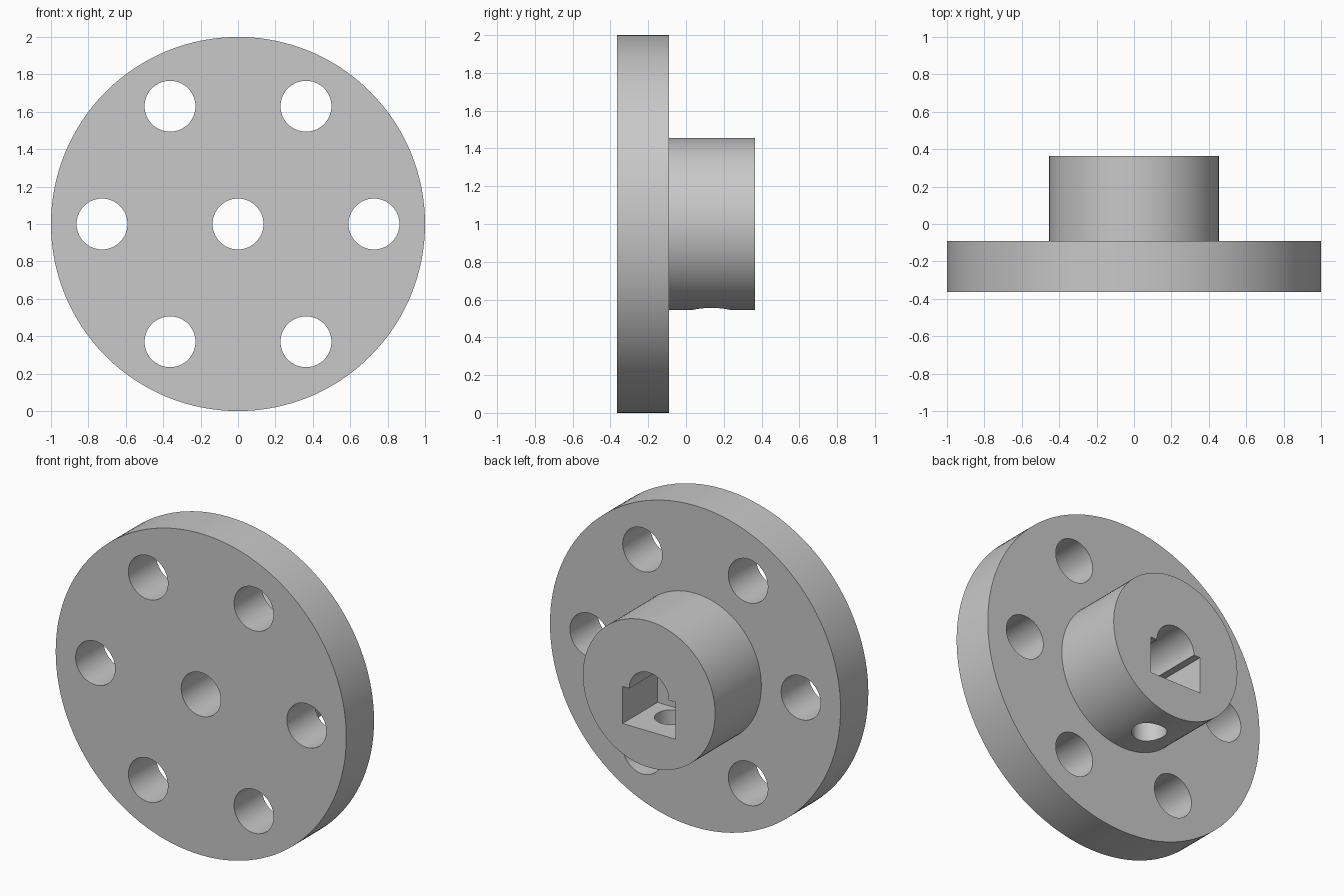
import bpy
from math import radians, cos, sin

if "Cube" in bpy.data.objects:
    bpy.data.objects.remove(bpy.data.objects["Cube"], do_unlink=True)

GREY = (0.58, 0.58, 0.58, 1)
AXIS_Z = 1.0
FRONT, STEP, BACK = -0.364, -0.091, 0.364
BORE = 0.136

metal = bpy.data.materials.new("plain grey")
metal.use_nodes = True
metal.diffuse_color = GREY
metal.node_tree.nodes["Principled BSDF"].inputs["Base Color"].default_value = GREY


def disc(name, radius, y0, y1, x=0, z=AXIS_Z, sides=64):
    """Cylinder lying along y."""
    bpy.ops.mesh.primitive_cylinder_add(
        vertices=sides, radius=radius, depth=y1 - y0,
        location=(x, (y0 + y1) / 2, z), rotation=(radians(90), 0, 0))
    ob = bpy.context.object
    ob.name = name
    return ob


def cut(target, cutter):
    """Subtract the cutter and throw it away."""
    mod = target.modifiers.new("cut", "BOOLEAN")
    mod.operation, mod.solver, mod.object = "DIFFERENCE", "EXACT", cutter
    bpy.context.view_layer.objects.active = target
    bpy.ops.object.modifier_apply(modifier=mod.name)
    bpy.data.objects.remove(cutter, do_unlink=True)


def finish(ob):
    ob.data.materials.clear()
    ob.data.materials.append(metal)
    bpy.ops.object.select_all(action="DESELECT")
    ob.select_set(True)
    bpy.context.view_layer.objects.active = ob
    bpy.ops.object.shade_smooth_by_angle(angle=radians(30))


# Flange with a centre bore and a ring of six bolt holes
flange = disc("flange", 1.0, FRONT, STEP, sides=128)
cut(flange, disc("bore_cutter", BORE, -1, 1))
for i in range(6):
    a = radians(60 * i)
    cut(flange, disc("bolt_cutter", BORE, -1, 1,
                     0.727 * cos(a), AXIS_Z + 0.727 * sin(a)))

# Hub with the bore carried through
hub = disc("hub", 0.455, STEP, BACK, sides=96)
cut(hub, disc("bore_cutter", BORE, -1, 1))

# Nut pocket below the axis, open at the back
pocket_y, pocket_depth = 0.02, 0.23
bpy.ops.mesh.primitive_cube_add(size=1, location=(
    0, (pocket_y + 0.5) / 2, AXIS_Z - pocket_depth / 2))
pocket = bpy.context.object
pocket.scale = (0.364, 0.5 - pocket_y, pocket_depth)
cut(hub, pocket)

# Set screw hole from the underside into the pocket
bpy.ops.mesh.primitive_cylinder_add(vertices=48, radius=0.1, depth=0.5,
                                    location=(0, 0.135, 0.65))
cut(hub, bpy.context.object)

for part in (flange, hub):
    finish(part)
